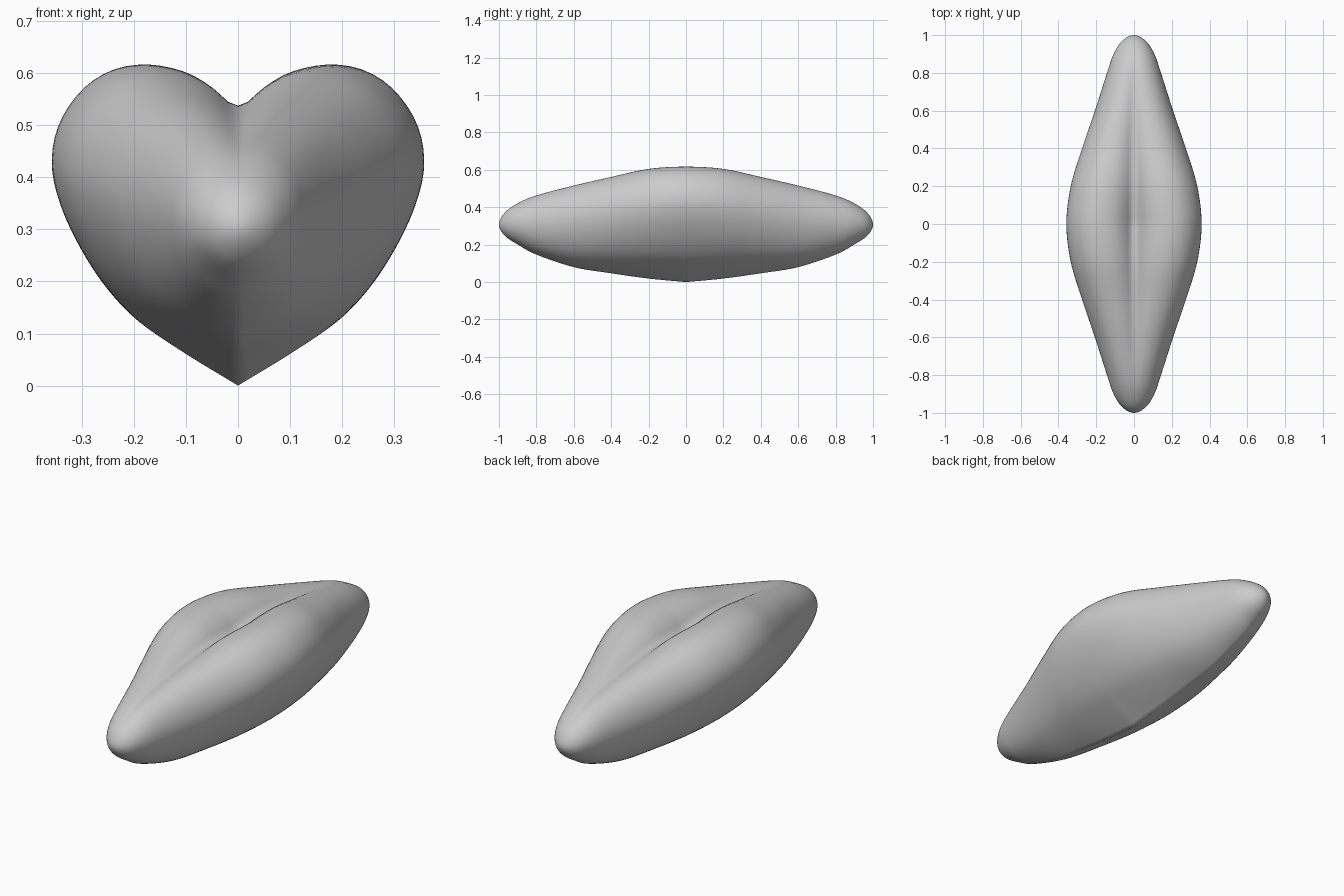
import bpy, bmesh, math
from mathutils import Vector

if "Cube" in bpy.data.objects:
    bpy.data.objects.remove(bpy.data.objects["Cube"])

HALF = [(0, 0), (.1, .061), (.19, .123), (.25, .185), (.30, .26), (.34, .345),
        (.358, .425), (.345, .503), (.30, .571), (.24, .61), (.17, .62),
        (.10, .604), (.05, .57), (.018, .533), (0, .525)]
# stations along the length: distance from middle, half width, top, bottom
STATIONS = [(0, .358, .62, .003), (.2, .335, .608, .022), (.4, .275, .565, .05),
            (.6, .207, .519, .083), (.8, .143, .466, .15), (.9, .108, .424, .204),
            (.97, .062, .373, .252), (1, 0, .31, .31)]


def spline(pts, first, last, steps):
    """Smooth curve through points, with given phantom end points."""
    p = [Vector(v) for v in [first] + pts + [last]]
    out = []
    for i in range(1, len(p) - 2):
        a, b, c, d = p[i - 1:i + 3]
        for k in range(steps):
            t = k / steps
            out.append(.5 * (2 * b + (c - a) * t + (2 * a - 5 * b + 4 * c - d) * t * t
                             + (3 * b - a - 3 * c + d) * t ** 3))
    return out + [p[-2]]


def resample(pts, n):
    """Evenly spaced points along a polyline."""
    d = [0]
    for a, b in zip(pts, pts[1:]):
        d.append(d[-1] + (b - a).length)
    out, j = [], 0
    for i in range(n + 1):
        s = d[-1] * i / n
        while j < len(pts) - 2 and d[j + 1] < s:
            j += 1
        out.append(pts[j].lerp(pts[j + 1], (s - d[j]) / (d[j + 1] - d[j])))
    return out


N = 48
heart = resample(spline(HALF, (-.1, -.062), (-.012, .528), 8), N)


def section(k):
    """Heart outline blended towards an ellipse, scaled to unit extents."""
    pts = []
    for i, h in enumerate(heart):
        a = math.pi * i / N
        pts.append((h.x / .358 * (1 - k) + math.sin(a) * k,
                    h.y / .62 * (1 - k) + (.5 - .5 * math.cos(a)) * k))
    w = max(p[0] for p in pts)
    top = max(p[1] for p in pts)
    half = [(x / w, z / top) for x, z in pts]
    return half + [(-x, z) for x, z in half[-2:0:-1]]


# heart body lofted along y
rows = spline(STATIONS, (-.2, .335, .608, -.016), (.97, -.062, .252, .373), 8)[:-1]
stations = [(-r[0], r) for r in rows[:0:-1]] + [(r[0], r) for r in rows]
bm = bmesh.new()
rings = []
for y, (s, w, top, bot) in stations:
    rings.append([bm.verts.new((x * w, y, bot + z * (top - bot)))
                  for x, z in section(min(1, abs(s)) ** 1.1)])
for a, b in zip(rings, rings[1:]):
    for i in range(len(a)):
        j = (i + 1) % len(a)
        bm.faces.new((a[i], a[j], b[j], b[i]))
# rounded ends
for ring, y in ((rings[0], -1), (rings[-1], 1)):
    tip = bm.verts.new((0, y, .31))
    for i in range(len(ring)):
        bm.faces.new((ring[i], ring[(i + 1) % len(ring)], tip))
bmesh.ops.recalc_face_normals(bm, faces=bm.faces)
for f in bm.faces:
    f.smooth = True
# rest the lowest point on the ground
low = min(v.co.z for v in bm.verts)
bmesh.ops.translate(bm, verts=bm.verts, vec=(0, 0, -low))
mesh = bpy.data.meshes.new("heart_body")
bm.to_mesh(mesh)
bm.free()
body = bpy.data.objects.new("heart_body", mesh)
bpy.context.collection.objects.link(body)
